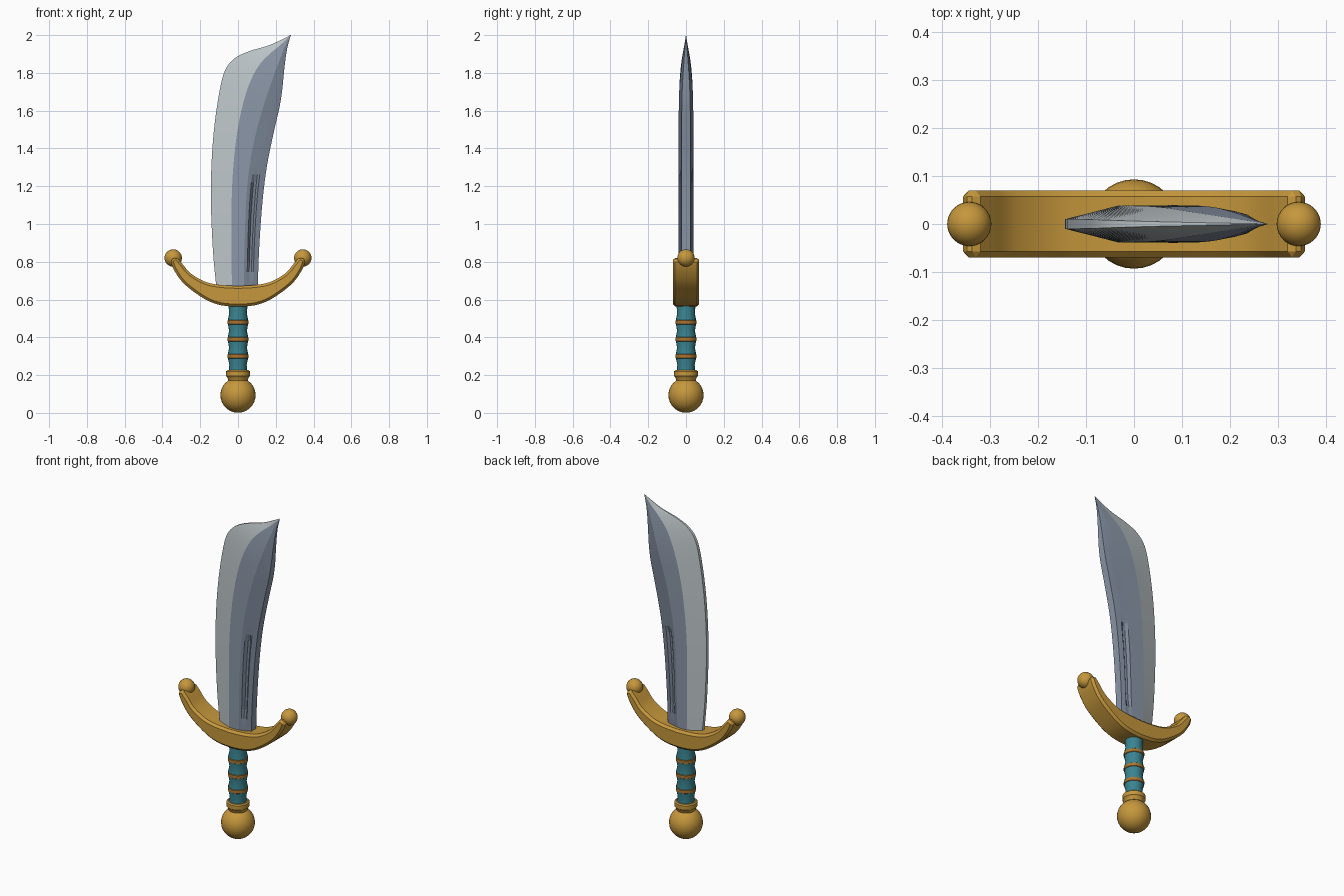
import bpy, bmesh, math

if "Cube" in bpy.data.objects:
    bpy.data.objects.remove(bpy.data.objects["Cube"])


def material(name, rgb):
    m = bpy.data.materials.new(name)
    m.diffuse_color = (*rgb, 1)
    m.use_nodes = True
    m.node_tree.nodes["Principled BSDF"].inputs["Base Color"].default_value = m.diffuse_color
    return m


GOLD = material("gold", (0.56, 0.31, 0.045))
TEAL = material("teal_wrap", (0.042, 0.23, 0.28))
COPPER = material("copper_band", (0.40, 0.18, 0.03))
EDGE = material("pale_steel", (0.51, 0.56, 0.58))
STEEL = material("blue_steel", (0.26, 0.31, 0.39))
DARK = material("dark_steel", (0.20, 0.24, 0.31))


def finish(name, bm, mats, angle):
    bmesh.ops.recalc_face_normals(bm, faces=bm.faces)
    for f in bm.faces:
        f.smooth = True
    me = bpy.data.meshes.new(name)
    bm.to_mesh(me)
    bm.free()
    for m in mats:
        me.materials.append(m)
    me.set_sharp_from_angle(angle=math.radians(angle))
    ob = bpy.data.objects.new(name, me)
    bpy.context.collection.objects.link(ob)
    return ob


def ball(name, r, x, z):
    bm = bmesh.new()
    bmesh.ops.create_uvsphere(bm, u_segments=32, v_segments=16, radius=r)
    bmesh.ops.translate(bm, verts=bm.verts, vec=(x, 0, z))
    finish(name, bm, [GOLD], 30)


def loft(bm, rings):
    """Join closed rings of points, cap both ends, return faces by column."""
    rows = [[bm.verts.new(p) for p in ring] for ring in rings]
    n = len(rows[0])
    columns = [[] for _ in range(n)]
    for a, b in zip(rows, rows[1:]):
        for i in range(n):
            j = (i + 1) % n
            columns[i].append(bm.faces.new((a[i], a[j], b[j], b[i])))
    bm.faces.new(rows[0])
    bm.faces.new(rows[-1])
    return columns


def lathe(name, profile, mat, sides=24):
    bm = bmesh.new()
    loft(bm, [[(r * math.cos(2 * math.pi * i / sides),
                r * math.sin(2 * math.pi * i / sides), z) for i in range(sides)]
              for r, z in profile])
    finish(name, bm, [mat], 30)


def spline(points, steps):
    """Smooth curve through tuples of any length."""
    out = []
    last = len(points) - 1
    for k in range(last):
        p0, p1, p2, p3 = (points[min(max(k + d, 0), last)] for d in (-1, 0, 1, 2))
        for s in range(steps):
            t = s / steps
            out.append(tuple(0.5 * (2 * b + (c - a) * t + (2*a - 5*b + 4*c - d) * t * t
                                    + (3*b - a - 3*c + d) * t ** 3)
                             for a, b, c, d in zip(p0, p1, p2, p3)))
    return out + [points[-1]]


# Pommel, collar and wrapped grip
ball("pommel", 0.093, 0, 0.094)
lathe("collar", [(0.05, 0.165), (0.055, 0.185), (0.063, 0.195), (0.063, 0.22), (0.056, 0.226)], GOLD)
BANDS = (0.30, 0.39, 0.48)
grip = [(0.051, 0.20), (0.046, 0.255)]
for z in BANDS:
    grip += [(0.053, z - 0.014), (0.053, z + 0.014), (0.047, z + 0.045)]
grip += [(0.051, 0.58), (0.051, 0.61)]
lathe("grip", grip, TEAL)
for z in BANDS:
    lathe("grip_band", [(0.05, z - 0.013), (0.056, z - 0.009), (0.056, z + 0.009), (0.05, z + 0.013)], COPPER)

# Crescent guard: lower x, z and upper x, z from the centre outward
half = spline([(0, 0.562, 0, 0.672), (0.09, 0.57, 0.09, 0.677), (0.175, 0.602, 0.17, 0.693),
               (0.28, 0.678, 0.25, 0.738), (0.335, 0.75, 0.295, 0.79), (0.36, 0.81, 0.325, 0.825)], 4)
full = [(-a, b, -c, d) for a, b, c, d in reversed(half[1:])] + half
bm = bmesh.new()
loft(bm, [[(a, -0.07, b), (c, -0.07, d), (c, 0.07, d), (a, 0.07, b)] for a, b, c, d in full])
bmesh.ops.recalc_face_normals(bm, faces=bm.faces)
rims = [e for e in bm.edges if e.calc_face_angle(0) > math.radians(50)]
bmesh.ops.bevel(bm, geom=rims, offset=0.013, segments=1, affect='EDGES')
finish("guard", bm, [GOLD], 28)
for side in (-1, 1):
    ball("guard_ball", 0.046, side * 0.343, 0.82)

# Blade stations: cutting edge, first ridge, second ridge, spine (x, z each), thickness
stations = spline([
    (-0.11, 0.62, -0.032, 0.62, 0.03, 0.62, 0.104, 0.62, 1.0),
    (-0.132, 0.85, -0.034, 0.85, 0.034, 0.85, 0.111, 0.85, 1.0),
    (-0.143, 1.10, -0.034, 1.10, 0.042, 1.10, 0.128, 1.10, 1.0),
    (-0.141, 1.30, -0.025, 1.30, 0.06, 1.30, 0.152, 1.30, 1.0),
    (-0.127, 1.50, -0.002, 1.50, 0.097, 1.49, 0.188, 1.48, 1.0),
    (-0.10, 1.69, 0.033, 1.66, 0.14, 1.64, 0.22, 1.62, 0.97),
    (-0.07, 1.81, 0.07, 1.765, 0.172, 1.735, 0.234, 1.71, 0.87),
    (-0.02, 1.875, 0.115, 1.845, 0.20, 1.815, 0.242, 1.79, 0.68),
    (0.06, 1.915, 0.17, 1.902, 0.227, 1.885, 0.251, 1.87, 0.45),
    (0.17, 1.948, 0.227, 1.95, 0.25, 1.943, 0.262, 1.937, 0.22),
    (0.278, 2.0, 0.2785, 2.0, 0.279, 2.0, 0.2795, 2.0, 0.01)], 5)
rings = []
for ex, ez, ax, az, bx, bz, sx, sz, t in stations:
    # The fuller is sunk only along the lower blade
    sink = 0.014 * max(0, min(1, (bz - 0.72) / 0.08, (1.27 - bz) / 0.05))
    side = [(ex, ez, 0.010), (ax, az, 0.038), (bx, bz, 0.039)]
    for f, deep in ((0.22, 0), (0.36, 1), (0.52, 1), (0.66, 0)):
        side.append((bx + (sx - bx) * f, bz + (sz - bz) * f, 0.039 - 0.014 * f - sink * deep))
    side.append((sx, sz, 0.023))
    rings.append([(x, -y * t, z) for x, z, y in side] + [(x, y * t, z) for x, z, y in reversed(side)])
bm = bmesh.new()
columns = loft(bm, rings)
for i, faces in enumerate(columns):
    # Column order: pale bevel, flat, five back strips, spine, then mirrored
    k = min(i, 14 - i) if i < 15 else 0
    for f in faces:
        f.material_index = 0 if k == 0 else 1 if k in (1, 7) else 2
finish("blade", bm, [EDGE, STEEL, DARK], 7)
